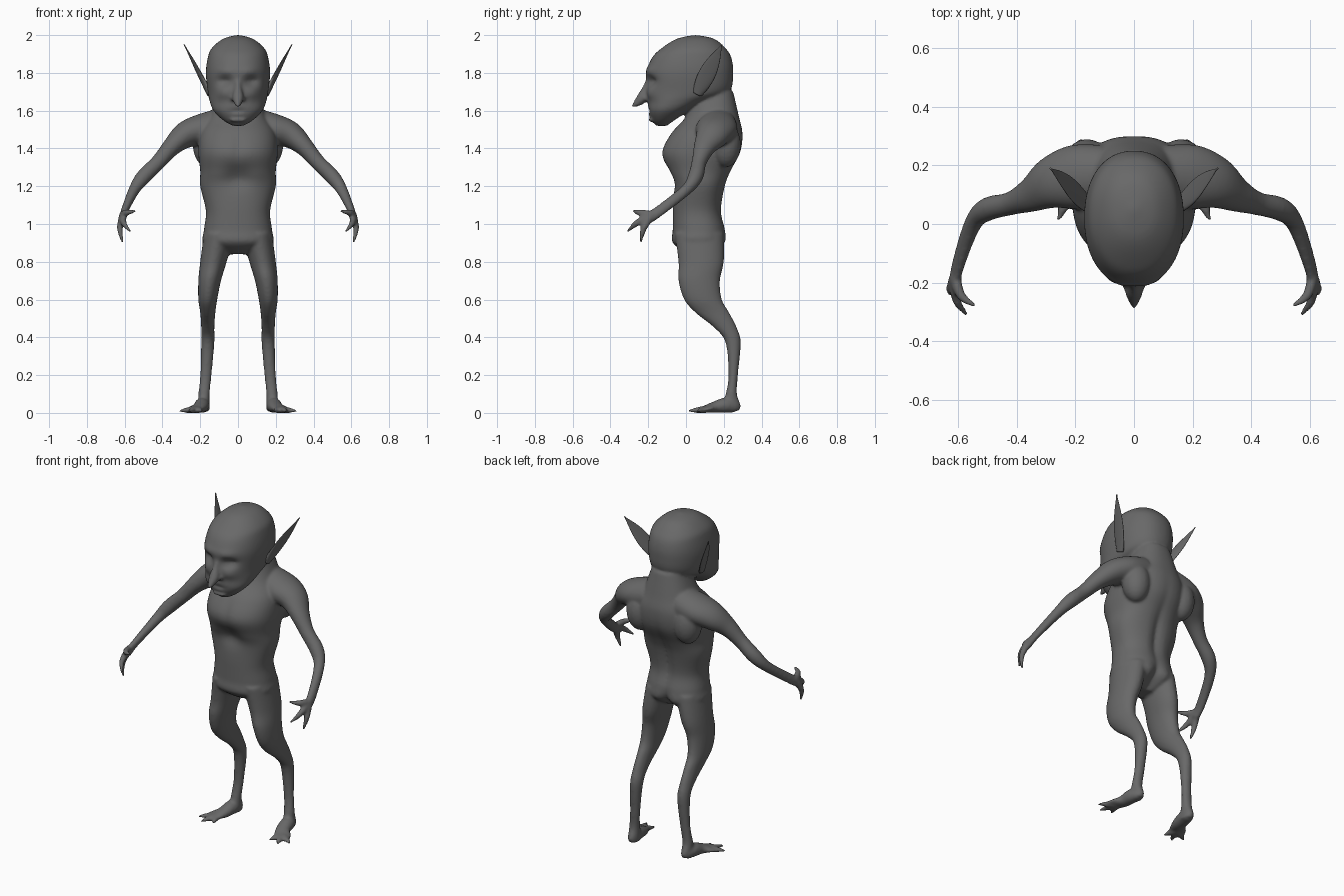
import bpy, bmesh, math
from mathutils import Vector

cube = bpy.data.objects.get("Cube")
if cube:
    bpy.data.objects.remove(cube, do_unlink=True)

SIDE, DEPTH, UP = Vector((1, 0, 0)), Vector((0, 1, 0)), Vector((0, 0, 1))

skin = bpy.data.materials.new("dark grey skin")
skin.use_nodes = True
skin.diffuse_color = (.14, .14, .14, 1)
skin.node_tree.nodes["Principled BSDF"].inputs["Base Color"].default_value = skin.diffuse_color


def spline(rows, steps):
    """Smooth curve through rows of x, y, z and two radii."""
    last = len(rows) - 1
    points = []
    for i in range(last):
        before, start, end, after = (Vector(rows[min(max(i + k, 0), last)]) for k in range(-1, 3))
        leave, arrive = (end - before) / 2, (after - start) / 2
        for s in range(steps):
            t = s / steps
            ease = t * t * (3 - 2 * t)
            points.append(start * (1 - ease) + end * ease
                          + leave * t * (1 - t) ** 2 - arrive * t * t * (1 - t))
    return points + [Vector(rows[-1])]


def loft(bm, rows, mirror=1, ref=DEPTH, axis=None, power=2, sides=32, steps=5):
    """Skin rounded rings along a path; mirror=-1 builds the right-hand copy."""
    path = spline([(row[0] * mirror, *row[1:]) for row in rows], steps)
    centres = [Vector(point[:3]) for point in path]
    rings = []
    for i, point in enumerate(path):
        ahead, behind = centres[min(i + 1, len(path) - 1)], centres[max(i - 1, 0)]
        along = axis or (ahead - behind).normalized()
        across = ref.cross(along).normalized()
        over = along.cross(across)
        ring = []
        for k in range(sides):
            angle = math.tau * k / sides
            a, b = (math.copysign(abs(wave) ** (2 / power), wave) * max(radius, .003)
                    for wave, radius in zip((math.cos(angle), math.sin(angle)), point[3:]))
            ring.append(bm.verts.new(centres[i] + across * a + over * b))
        rings.append(ring)
    for low, high in zip(rings, rings[1:]):
        for k in range(sides):
            bm.faces.new((low[k - 1], low[k], high[k], high[k - 1]))
    bm.faces.new(rings[0][::-1])
    bm.faces.new(rings[-1])


def centred(rows):
    """Put rows of y, z and two radii on the middle plane."""
    return [(0, *row) for row in rows]


def ball(bm, centre, radii):
    verts = bmesh.ops.create_uvsphere(bm, u_segments=20, v_segments=12, radius=1)["verts"]
    for v in verts:
        v.co = Vector(centre) + Vector(c * r for c, r in zip(v.co, radii))


def digit(bm, root, tip, mirror, bulge=(0, 0, 0)):
    """Tapered finger or toe, bowed by the bulge."""
    middle = (Vector(root) + Vector(tip)) / 2 + Vector(bulge)
    ref = UP if root[2] < .1 else SIDE
    loft(bm, [(*root, .02, .02), (*middle, .018, .016), (*tip, .007, .007)], mirror, ref, sides=16)


def push(bm, facing, x, z, width, height, offset):
    """Soft dent or swelling along y on the front (-1) or back (1)."""
    for v in bm.verts:
        if v.co.y * facing > .05 * facing:
            v.co.y += offset * math.exp(-((v.co.x - x) / width) ** 2 - ((v.co.z - z) / height) ** 2)


def finish(bm, name):
    bmesh.ops.recalc_face_normals(bm, faces=bm.faces)
    for face in bm.faces:
        face.smooth = True
    mesh = bpy.data.meshes.new(name)
    bm.to_mesh(mesh)
    bm.free()
    mesh.materials.append(skin)
    obj = bpy.data.objects.new(name, mesh)
    bpy.context.collection.objects.link(obj)
    return obj


body = bmesh.new()

# Torso and neck
loft(body, centred([
    (.07, .84, .06, .06), (.07, .9, .18, .14), (.07, .97, .18, .14), (.06, 1.07, .17, .13),
    (.07, 1.2, .2, .14), (.07, 1.28, .2, .17), (.08, 1.38, .21, .21), (.11, 1.48, .2, .19),
    (.14, 1.57, .15, .14), (.15, 1.7, .1, .1)]), axis=UP, power=2.3, sides=48)

# Spine groove, seat crease, rib arch and breastbone
push(body, 1, 0, 1.15, .03, .2, -.02)
push(body, 1, 0, .88, .03, .06, -.04)
push(body, -1, 0, 1.25, .07, .06, .03)
push(body, -1, 0, 1.4, .03, .08, .01)

# Head: jaw, face and crown
loft(body, centred([
    (-.13, 1.52, .03, .03), (-.12, 1.55, .08, .06), (-.09, 1.6, .13, .11), (-.04, 1.65, .15, .16),
    (.01, 1.7, .16, .22), (.02, 1.8, .17, .23), (.03, 1.88, .16, .21), (.04, 1.93, .14, .17),
    (.05, 1.98, .08, .1), (.05, 2, .01, .01)]), axis=UP, power=2.2, sides=64)

# Mouth line, eye sockets, brows and cheeks
push(body, -1, 0, 1.6, .05, .01, .01)
for s in (1, -1):
    push(body, -1, .07 * s, 1.755, .04, .025, .035)
    push(body, -1, .06 * s, 1.81, .05, .02, -.01)
    push(body, -1, .08 * s, 1.69, .04, .03, -.01)

# Hooked nose and lips
loft(body, centred([(-.19, 1.77, .02, .02), (-.2, 1.72, .02, .03), (-.23, 1.67, .03, .03),
                    (-.26, 1.64, .02, .02), (-.29, 1.62, .005, .005)]), sides=20)
for z in (1.58, 1.55):
    ball(body, (0, -.18, z), (.045, .02, .01))

for s in (1, -1):
    # Nostril, shoulder blade and shoulder knob
    ball(body, (.02 * s, -.21, 1.665), (.02, .02, .015))
    ball(body, (.16 * s, .21, 1.42), (.08, .08, .12))
    ball(body, (.3 * s, .14, 1.49), (.04, .05, .04))

    # Shoulder, arm and palm
    loft(body, [
        (.1, .17, 1.52, .09, .1), (.2, .16, 1.5, .08, .11), (.28, .14, 1.47, .07, .09),
        (.35, .1, 1.41, .05, .06), (.42, .07, 1.33, .04, .04), (.5, .05, 1.25, .04, .04),
        (.55, 0, 1.18, .03, .03), (.6, -.14, 1.07, .02, .03), (.61, -.2, 1.03, .02, .03)], s)

    # Thumb and two fingers
    for tip in ((.54, -.28, 1.07), (.57, -.31, .96), (.61, -.24, .9)):
        digit(body, (.61, -.18, 1.05), tip, s, (.015, -.015, 0))

    # Leg
    loft(body, [
        (.1, .07, .95, .08, .13), (.13, .08, .8, .07, .12), (.15, .07, .7, .06, .11),
        (.16, .09, .6, .05, .1), (.16, .14, .53, .04, .09), (.16, .21, .45, .035, .06),
        (.16, .25, .37, .035, .04), (.17, .25, .2, .03, .025), (.18, .24, .1, .03, .03),
        (.18, .24, .04, .03, .05), (.18, .24, .01, .03, .04)], s, axis=UP)

    # Flat foot with three spread toes
    loft(body, [(.18, .26, .03, .03, .03), (.19, .21, .04, .04, .04), (.2, .15, .03, .04, .03),
                (.23, .1, .02, .05, .015), (.24, .07, .01, .05, .01)], s, UP)
    for x, y in ((.31, .06), (.26, .01), (.19, .03)):
        digit(body, (.22, .11, .02), (x, y, .01), s)

# Fuse the parts into one continuous skin
body_object = finish(body, "body")
fuse = body_object.modifiers.new("fuse", 'REMESH')
fuse.mode = 'VOXEL'
fuse.voxel_size = .008
fuse.use_smooth_shade = True
relax = body_object.modifiers.new("relax", 'SMOOTH')
relax.factor = .5
relax.iterations = 8

# Long leaf-shaped ears
root, tip = Vector((.15, .06, 1.69)), Vector((.285, .19, 1.95))
for s, name in ((1, "left_ear"), (-1, "right_ear")):
    ear = bmesh.new()
    leaf = []
    for i in range(7):
        t = i / 6
        width = .045 * math.sin(math.pi * (.2 + .8 * t))
        leaf.append((*root.lerp(tip, t), width, .015 * (1 - t)))
    loft(ear, leaf, s, SIDE, sides=24)
    finish(ear, name)
